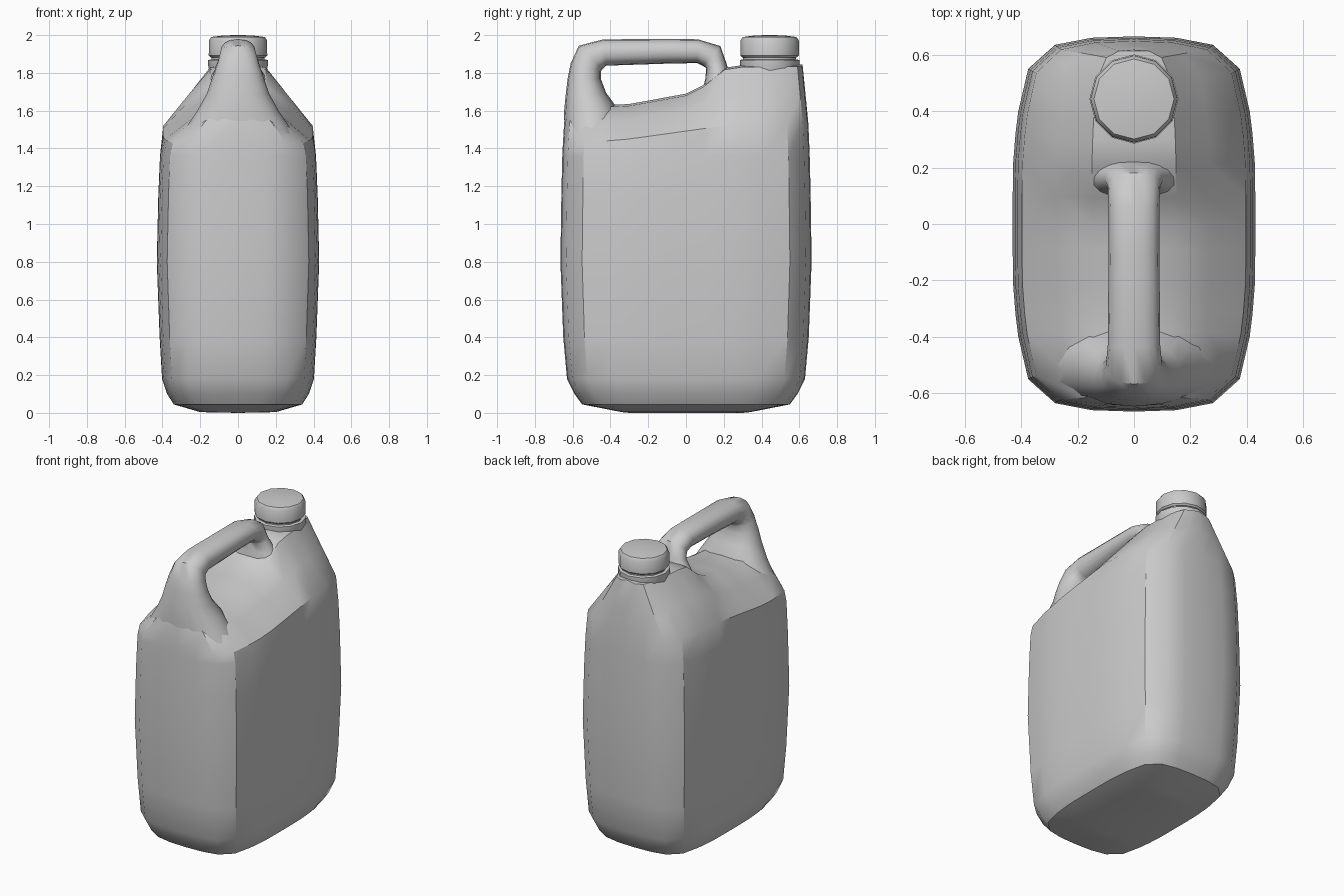
import bpy, bmesh, math

if "Cube" in bpy.data.objects:
    bpy.data.objects.remove(bpy.data.objects["Cube"])


def finish(name, bm, angle=33):
    bmesh.ops.remove_doubles(bm, verts=bm.verts, dist=0.0005)
    bmesh.ops.recalc_face_normals(bm, faces=bm.faces)
    mesh = bpy.data.meshes.new(name)
    bm.to_mesh(mesh)
    bm.free()
    obj = bpy.data.objects.new(name, mesh)
    bpy.context.collection.objects.link(obj)
    mesh.shade_smooth()
    mesh.set_sharp_from_angle(angle=math.radians(angle))
    return obj


def loft(name, rings, caps=False, angle=33):
    bm = bmesh.new()
    rows = [[bm.verts.new(p) for p in ring] for ring in rings]
    n = len(rows[0])
    for a, b in zip(rows, rows[1:]):
        for i in range(n):
            j = (i + 1) % n
            bm.faces.new((a[i], a[j], b[j], b[i]))
    if caps:
        bm.faces.new(rows[0])
        bm.faces.new(rows[-1])
    return finish(name, bm, angle)


def interp(table, t):
    for (a, va), (b, vb) in zip(table, table[1:]):
        if t <= b:
            return va + (vb - va) * max(0, t - a) / (b - a)
    return table[-1][1]


# Body outline in plan: one quadrant mirrored into a full ring
quad = [(.43, 0), (.43, .1), (.428, .22), (.42, .32), (.41, .4),
        (.375, .55), (.28, .635), (.15, .66), (0, .665)]
half = [(x, -y) for x, y in quad[:0:-1]] + quad
plan = half + [(-x, y) for x, y in half[-2:0:-1]]


def ring(width, front, back, height):
    pts = []
    for x, y in plan:
        yy = y * (back if y > 0 else front) / .665
        z = height(yy) if callable(height) else height
        pts.append((x * width / .43, yy, z))
    return pts


# Shoulder and ridge heights vary from the front to the spout end
low = [(-.66, 1.42), (-.3, 1.45), (.2, 1.52), (.66, 1.53)]
mid = [(-.66, 1.54), (-.3, 1.55), (0, 1.61), (.22, 1.68), (.66, 1.685)]
top = [(-.66, 1.61), (-.3, 1.625), (0, 1.68), (.1, 1.73), (.22, 1.83), (.66, 1.835)]

body = [ring(w, l, l, z) for w, l, z in (
    (0, .3, 0), (.2, .34, .004), (.34, .55, .045), (.375, .59, .1), (.402, .63, .18),
    (.415, .65, .4), (.43, .665, .8), (.422, .66, 1.15), (.413, .655, 1.36))]
body += [ring(.397, .652, .648, lambda y: interp(low, y)),
         ring(.27, .645, .633, lambda y: interp(mid, y)),
         ring(.15, .63, .618, lambda y: interp(top, y)),
         ring(0, .63, .618, lambda y: interp(top, y) + .01)]
loft("jug_body", body)

# Handle: flared tube (y, z, half width, half thickness, path direction in degrees)
path = [(-.49, 1.46, .31, .15, 95), (-.505, 1.60, .215, .142, 95),
        (-.53, 1.69, .165, .107, 93), (-.538, 1.77, .138, .088, 88),
        (-.53, 1.83, .118, .083, 75), (-.505, 1.882, .1, .088, 45),
        (-.43, 1.908, .093, .07, 5), (-.1, 1.914, .09, .065, 0),
        (.06, 1.915, .09, .063, -2), (.135, 1.89, .093, .07, -42),
        (.16, 1.84, .105, .055, -75), (.168, 1.78, .145, .065, -85),
        (.18, 1.68, .2, .1, -90)]
tube = []
for y, z, hx, hn, deg in path:
    t = math.radians(deg)
    section = []
    for i in range(16):
        a = math.tau * i / 16
        s = math.copysign(abs(math.sin(a)) ** .85, math.sin(a))
        c = math.copysign(abs(math.cos(a)) ** .85, math.cos(a))
        section.append((hx * c, y - math.sin(t) * hn * s, z + math.cos(t) * hn * s))
    tube.append(section)
loft("handle", tube, caps=True, angle=50)


def lathe(name, profile):
    rings = [[(r * math.cos(math.tau * i / 12), .443 + r * math.sin(math.tau * i / 12), z)
              for i in range(12)] for r, z in profile]
    return loft(name, rings, caps=True)


# Neck with its collar, and the screw cap
lathe("neck", [(.15, 1.80), (.158, 1.84), (.158, 1.868), (.14, 1.872), (.14, 1.91)])
lathe("cap", [(.145, 1.882), (.155, 1.892), (.154, 1.972), (.142, 1.99), (.08, 1.998), (.02, 2.0)])
